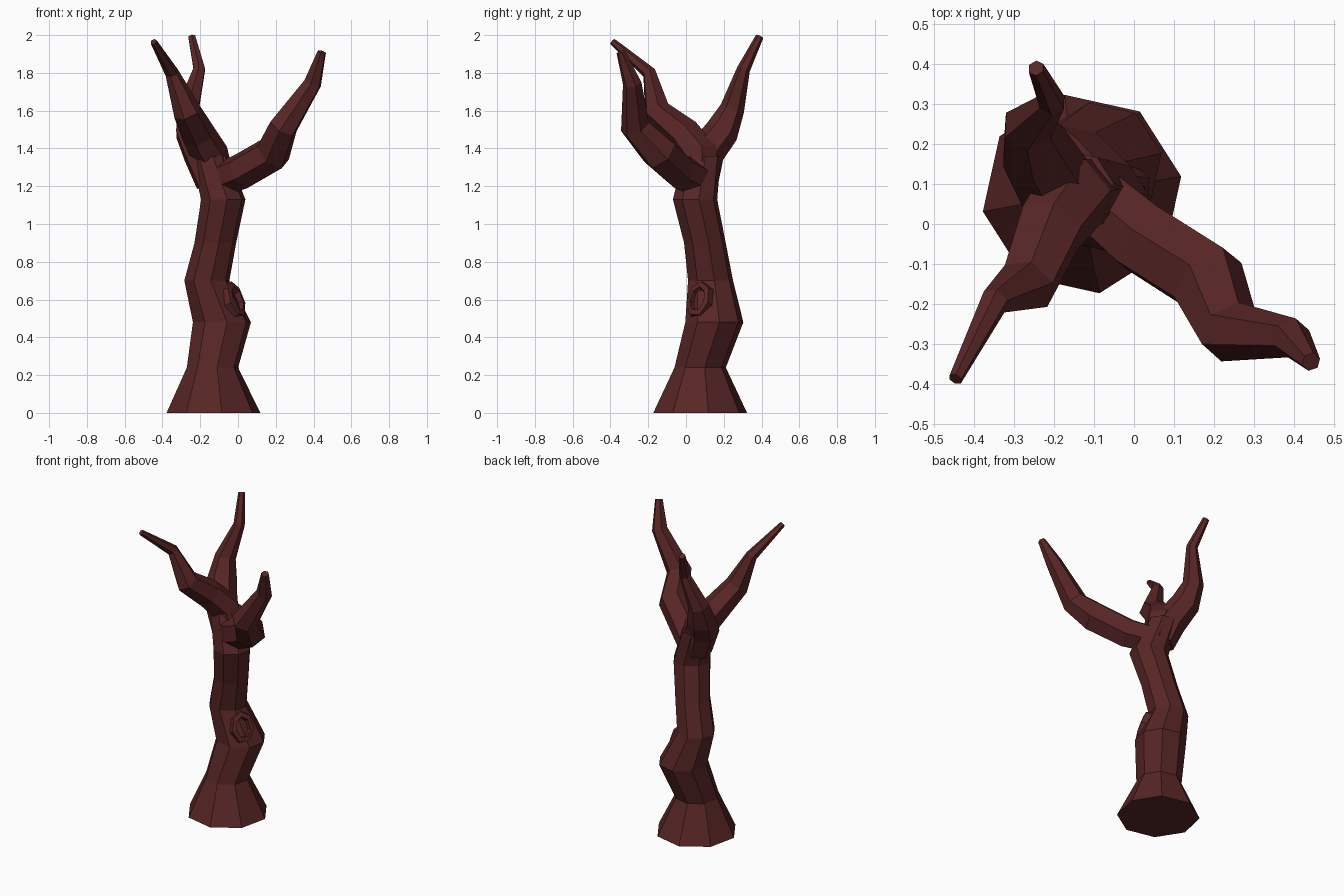
import bpy, bmesh, math
from mathutils import Vector

cube = bpy.data.objects.get("Cube")
if cube:
    bpy.data.objects.remove(cube, do_unlink=True)

# Single dark bark colour
BARK = (0.098, 0.019, 0.019, 1.0)
bark = bpy.data.materials.new("dark_red_bark")
bark.use_nodes = True
bark.diffuse_color = BARK
bsdf = next(n for n in bark.node_tree.nodes if n.type == 'BSDF_PRINCIPLED')
bsdf.inputs["Base Color"].default_value = BARK
bsdf.inputs["Roughness"].default_value = 0.9


def loft(name, rings):
    """Skin a list of point rings, closing both ends."""
    bm = bmesh.new()
    loops = [[bm.verts.new(p) for p in ring] for ring in rings]
    n = len(loops[0])
    for low, high in zip(loops, loops[1:]):
        for i in range(n):
            j = (i + 1) % n
            bm.faces.new((low[i], low[j], high[j], high[i]))
    bm.faces.new(loops[0][::-1])
    bm.faces.new(loops[-1])
    bmesh.ops.recalc_face_normals(bm, faces=bm.faces)
    mesh = bpy.data.meshes.new(name)
    bm.to_mesh(mesh)
    bm.free()
    mesh.materials.append(bark)
    obj = bpy.data.objects.new(name, mesh)
    bpy.context.collection.objects.link(obj)
    return obj


def ring(center, x_axis, y_axis, rx, ry, sides, phase=0.0):
    angles = [phase + math.tau * i / sides for i in range(sides)]
    return [Vector(center) + x_axis * rx * math.cos(a) + y_axis * ry * math.sin(a)
            for a in angles]


def branch(name, path, sides=6):
    """Tapered limb; each path entry is x, y, z, radius."""
    pts = [Vector(p[:3]) for p in path]
    rings = []
    side = None
    for i, (p, (*_, r)) in enumerate(zip(pts, path)):
        before = (p - pts[i - 1]).normalized() if i else Vector()
        after = (pts[i + 1] - p).normalized() if i < len(pts) - 1 else Vector()
        tangent = (before + after).normalized()
        # Carry the side axis along so the limb does not twist
        side = side or tangent.cross(Vector((0, 0, 1)))
        side = (side - tangent * side.dot(tangent)).normalized()
        rings.append(ring(p, side, tangent.cross(side), r, r, sides, math.pi / sides))
    return loft(name, rings)


# Trunk: flared octagonal column with a wandering axis
X, Y = Vector((1, 0, 0)), Vector((0, 1, 0))
trunk_path = [
    (-0.13, 0.075, 0.0, 0.252),
    (-0.135, 0.075, 0.24, 0.138),
    (-0.085, 0.15, 0.48, 0.156),
    (-0.165, 0.13, 0.70, 0.121),
    (-0.12, 0.10, 0.90, 0.112),
    (-0.078, 0.048, 1.13, 0.119),
    (-0.15, 0.085, 1.36, 0.10),
]
loft("trunk", [ring(p[:3], X, Y, p[3], p[3], 8, math.radians(10)) for p in trunk_path])

# Three crooked limbs
branch("front_right_branch", [
    (-0.10, 0.08, 1.20, 0.09), (-0.15, 0.075, 1.37, 0.10),
    (-0.21, -0.01, 1.475, 0.09), (-0.27, -0.155, 1.595, 0.075),
    (-0.35, -0.195, 1.80, 0.037), (-0.447, -0.388, 1.965, 0.018)])
branch("back_branch", [
    (-0.14, 0.08, 1.22, 0.09), (-0.20, 0.105, 1.38, 0.10),
    (-0.25, 0.19, 1.49, 0.09), (-0.265, 0.245, 1.61, 0.065),
    (-0.205, 0.305, 1.82, 0.035), (-0.245, 0.39, 1.993, 0.021)])
branch("front_left_branch", [
    (-0.09, 0.06, 1.235, 0.09), (0.02, -0.035, 1.28, 0.098),
    (0.185, -0.14, 1.375, 0.10), (0.24, -0.27, 1.515, 0.08),
    (0.395, -0.285, 1.745, 0.05), (0.443, -0.345, 1.91, 0.024)])

# Knot: raised oval collar around a sunken hollow
out = Vector((0.78, -0.52, 0.34)).normalized()
across = Vector((0, 0, 1)).cross(out).normalized()
up = out.cross(across)
base = Vector((-0.025, 0.075, 0.595))
collar = [(-0.06, 0.085, 0.115), (0.025, 0.07, 0.098),
          (0.03, 0.045, 0.068), (0.0, 0.037, 0.056)]
loft("trunk_knot", [ring(base + out * d, across, up, w, h, 7, math.pi / 2)
                    for d, w, h in collar])
